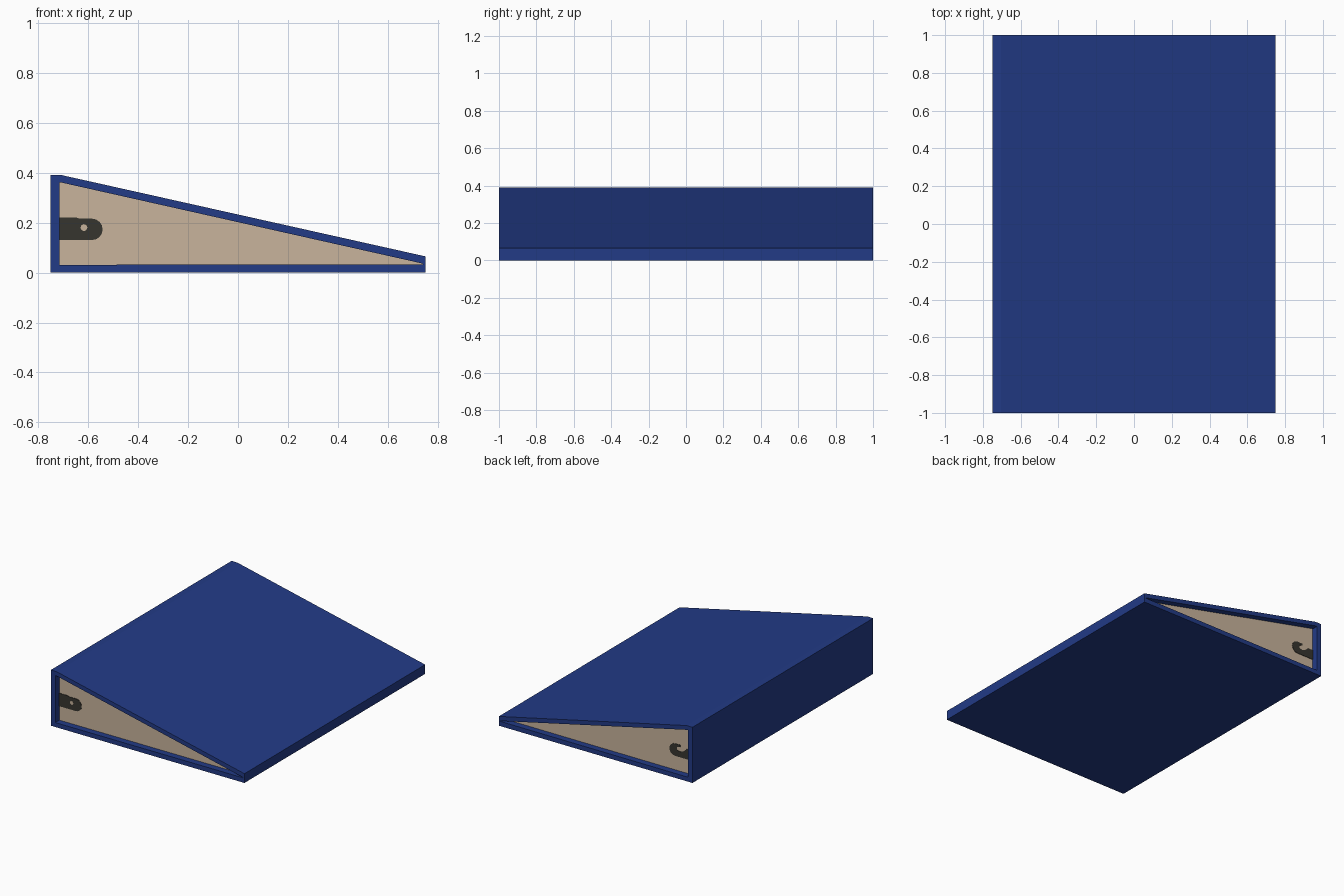
import bpy, bmesh, math

if "Cube" in bpy.data.objects:
    bpy.data.objects.remove(bpy.data.objects["Cube"])


def material(name, rgb):
    m = bpy.data.materials.new(name)
    m.diffuse_color = (*rgb, 1)
    m.use_nodes = True
    m.node_tree.nodes["Principled BSDF"].inputs["Base Color"].default_value = m.diffuse_color
    return m


BLUE = material("cover blue", (0.016, 0.043, 0.240))
PAPER = material("paper tan", (0.578, 0.456, 0.332))
DARK = material("dark metal", (0.037, 0.035, 0.028))


def extrude_profile(name, points, y0, y1, mat):
    """Extrude an x-z outline from y0 to y1."""
    bm = bmesh.new()
    face = bm.faces.new([bm.verts.new((x, y0, z)) for x, z in points])
    ext = bmesh.ops.extrude_face_region(bm, geom=[face])
    for v in ext["geom"]:
        if isinstance(v, bmesh.types.BMVert):
            v.co.y = y1
    bmesh.ops.recalc_face_normals(bm, faces=bm.faces)
    mesh = bpy.data.meshes.new(name)
    bm.to_mesh(mesh)
    bm.free()
    mesh.materials.append(mat)
    obj = bpy.data.objects.new(name, mesh)
    bpy.context.collection.objects.link(obj)
    return obj


HALF, RECESS = 1.0, 0.955

# covers and spine of the wedge-shaped binder
extrude_profile("bottom_cover", [(-.715, 0), (.75, 0), (.75, .033), (-.715, .031)], -HALF, HALF, BLUE)
extrude_profile("spine", [(-.75, 0), (-.715, 0), (-.715, .39), (-.75, .39)], -HALF, HALF, BLUE)
extrude_profile("top_cover", [(-.715, .36), (-.705, .36), (.735, .037), (.742, .033), (.75, .033),
                              (.75, .065), (-.705, .39), (-.715, .39)], -HALF, HALF, BLUE)

# paper block set back from the cover ends
extrude_profile("paper_block", [(-.715, .031), (.742, .033), (.735, .037), (-.705, .36), (-.715, .36)],
                -RECESS, RECESS, PAPER)


def arc(cx, cz, r, a0, a1, n):
    return [(cx + r * math.cos(math.radians(a0 + (a1 - a0) * i / n)),
             cz + r * math.sin(math.radians(a0 + (a1 - a0) * i / n))) for i in range(n + 1)]


# front ring mark: rounded tab with a small paper-coloured hole
tab = [(-.715, .13)] + arc(-.585, .173, .043, -90, 90, 8) + [(-.635, .216), (-.65, .221), (-.715, .221)]
extrude_profile("front_ring", tab, -RECESS - .003, -RECESS + .001, DARK)
extrude_profile("front_ring_hole", arc(-.617, .18, .014, 0, 315, 7), -RECESS - .005, -RECESS, PAPER)

# back ring mark: hook with its gap open at the top
hook = [(-.715, .13)] + arc(-.585, .173, .043, -90, 100, 8) + \
       [(-.617, .214), (-.615, .195)] + arc(-.61, .187, .012, 60, 270, 5)[2:] + \
       [(-.66, .19), (-.68, .205), (-.715, .205)]
hook = [(-.715, .13)] + arc(-.585, .173, .043, -90, 90, 8) + \
       [(-.625, .216), (-.625, .203), (-.60, .195), (-.60, .175), (-.625, .168),
        (-.65, .178), (-.675, .2), (-.715, .2)]
extrude_profile("back_ring", hook, RECESS - .001, RECESS + .003, DARK)
